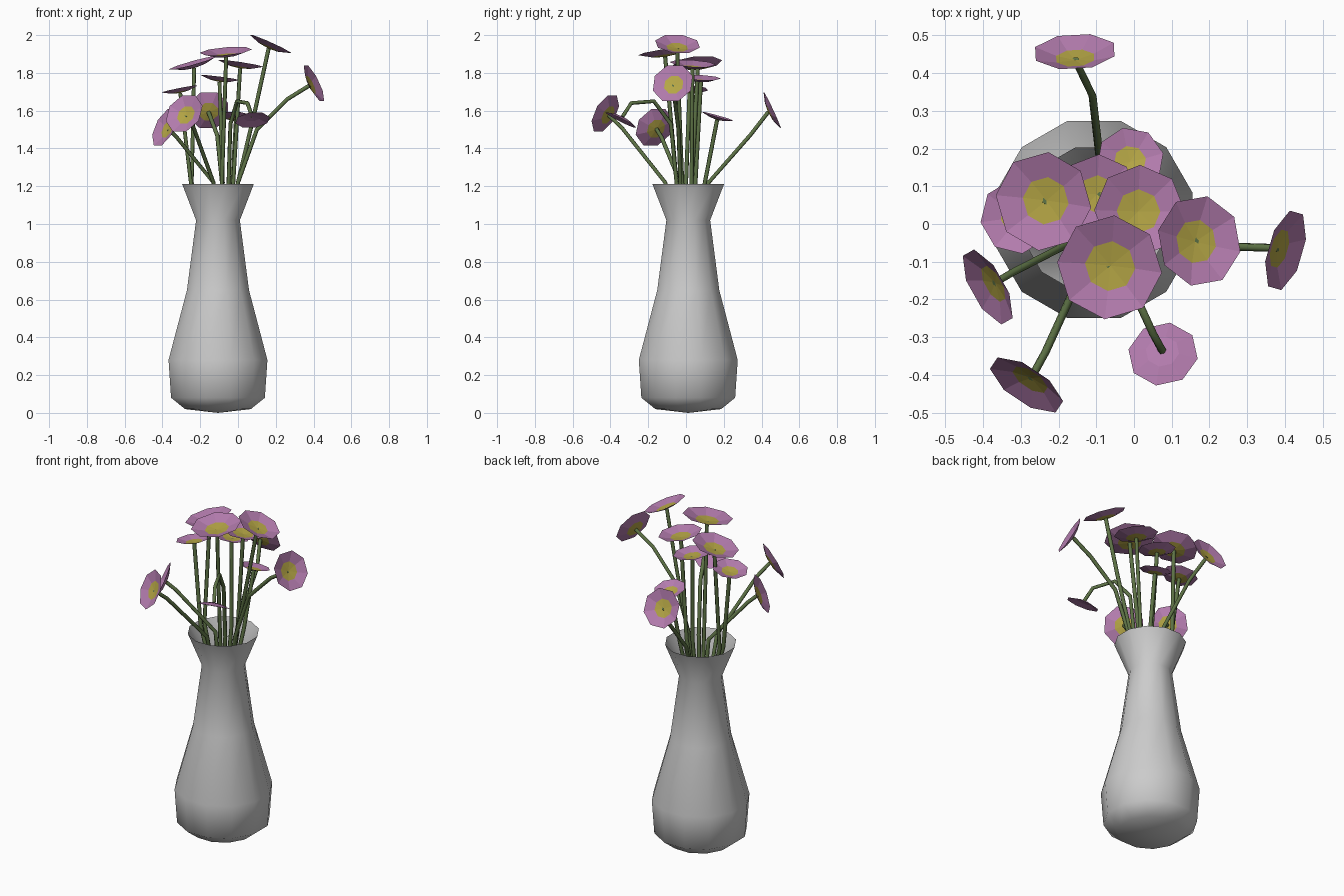
import bpy, bmesh, math
from mathutils import Vector

if "Cube" in bpy.data.objects:
    bpy.data.objects.remove(bpy.data.objects["Cube"])


def material(name, rgb):
    m = bpy.data.materials.new(name)
    m.diffuse_color = (*rgb, 1)
    m.use_nodes = True
    m.node_tree.nodes["Principled BSDF"].inputs["Base Color"].default_value = m.diffuse_color
    return m


PURPLE = material("petal_purple", (0.45, 0.2, 0.42))
YELLOW = material("centre_yellow", (0.46, 0.38, 0.06))
GREEN = material("stem_green", (0.11, 0.17, 0.06))
CX, CY = -0.106, 0.012


def mesh_object(name, bm, mats=()):
    me = bpy.data.meshes.new(name)
    bm.to_mesh(me)
    bm.free()
    for m in mats:
        me.materials.append(m)
    ob = bpy.data.objects.new(name, me)
    bpy.context.collection.objects.link(ob)
    return ob


def ring(bm, r, z, n, phase):
    return [bm.verts.new((r * math.cos(phase + math.tau * i / n),
                          r * math.sin(phase + math.tau * i / n), z)) for i in range(n)]


def bridge(bm, a, b):
    n = len(a)
    return [bm.faces.new((a[i], a[(i + 1) % n], b[(i + 1) % n], b[i])) for i in range(n)]


def fan(bm, loop, z):
    c = bm.verts.new((0, 0, z))
    n = len(loop)
    return [bm.faces.new((c, loop[i], loop[(i + 1) % n])) for i in range(n)]


# Vase: open twelve-sided lathe
bm = bmesh.new()
profile = [(0.18, 0.02), (0.257, 0.08), (0.271, 0.28), (0.17, 0.65), (0.12, 1.02), (0.197, 1.213)]
rings = [ring(bm, r, z, 12, math.radians(15)) for r, z in profile]
for a, b in zip(rings, rings[1:]):
    bridge(bm, a, b)
fan(bm, rings[0], 0.0)
bmesh.ops.recalc_face_normals(bm, faces=bm.faces)
for f in bm.faces:
    f.smooth = True
vase = mesh_object("vase", bm)
vase.location = (CX, CY, 0)


# Flower head: shallow eight-sided cup with a centre patch
def flower_head(name, centre, normal, r, has_centre):
    bm = bmesh.new()
    depth = -0.22 * r
    outer = ring(bm, r, 0, 8, math.pi / 8)
    inner = ring(bm, r * 0.48, depth * 0.75, 8, math.pi / 8)
    bridge(bm, inner, outer)
    for f in fan(bm, inner, depth):
        f.material_index = 1 if has_centre else 0
    ob = mesh_object(name, bm, (PURPLE, YELLOW))
    ob.location = centre
    ob.rotation_mode = 'QUATERNION'
    ob.rotation_quaternion = normal.to_track_quat('Z', 'Y')
    return centre + normal * depth


# Stem: thin tube through the neck of the vase
def stem(name, points):
    cu = bpy.data.curves.new(name, 'CURVE')
    cu.dimensions = '3D'
    cu.bevel_depth = 0.011
    cu.bevel_resolution = 1
    cu.use_fill_caps = True
    sp = cu.splines.new('POLY')
    sp.points.add(len(points) - 1)
    for p, co in zip(sp.points, points):
        p.co = (*co, 1)
    cu.materials.append(GREEN)
    bpy.context.collection.objects.link(bpy.data.objects.new(name, cu))


# head centre, facing, radius, stem position at the mouth, bends above the mouth
flowers = [
    ((-0.065, -0.115, 1.915), (-0.08, -0.15, 1), 0.14, (-0.085, -0.05), []),
    ((0.173, -0.045, 1.953), (0.45, 0.08, 1), 0.122, (0.0, -0.02), [(0.09, -0.035, 1.6)]),
    ((-0.24, 0.06, 1.853), (-0.28, -0.08, 1), 0.132, (-0.245, 0.03), []),
    ((0.015, 0.035, 1.85), (0.15, 0.06, 1), 0.122, (-0.025, 0.03), []),
    ((-0.01, 0.17, 1.57), (0.05, 0.28, 1), 0.09, (-0.03, 0.1), []),
    ((0.077, -0.345, 1.55), (0.1, -0.45, -0.9), 0.094, (-0.05, -0.05),
     [(-0.04, -0.08, 1.53), (-0.005, -0.17, 1.65), (0.05, -0.29, 1.64)]),
    ((-0.285, -0.427, 1.585), (-0.5, -0.75, 0.42), 0.113, (-0.13, -0.11), [(-0.235, -0.34, 1.51)]),
    ((-0.388, -0.167, 1.512), (-0.8, -0.45, 0.4), 0.113, (-0.13, -0.03), [(-0.325, -0.13, 1.46)]),
    ((0.402, -0.07, 1.745), (0.87, -0.25, 0.42), 0.113, (0.0, -0.03),
     [(0.1, -0.04, 1.5), (0.26, -0.06, 1.66)]),
    ((-0.157, 0.457, 1.602), (-0.05, 0.9, 0.42), 0.113, (-0.085, 0.12), [(-0.11, 0.34, 1.47)]),
    ((-0.095, 0.08, 1.775), (0.13, 0.05, 1), 0.105, (-0.08, 0.05), []),
    ((-0.31, 0.02, 1.715), (-0.2, 0.05, 1), 0.1, (-0.25, 0.0), []),
]

for i, (c, n, r, (mx, my), bends) in enumerate(flowers, 1):
    normal = Vector(n).normalized()
    tip = flower_head(f"flower_head_{i}", Vector(c), normal, r, normal.z > 0)
    dx, dy = mx - CX, my - CY
    path = [(CX + dx * 0.4, CY + dy * 0.4, 0.2), (CX + dx * 0.6, CY + dy * 0.6, 1.0),
            (mx, my, 1.22), *bends, tip]
    stem(f"stem_{i}", path)
